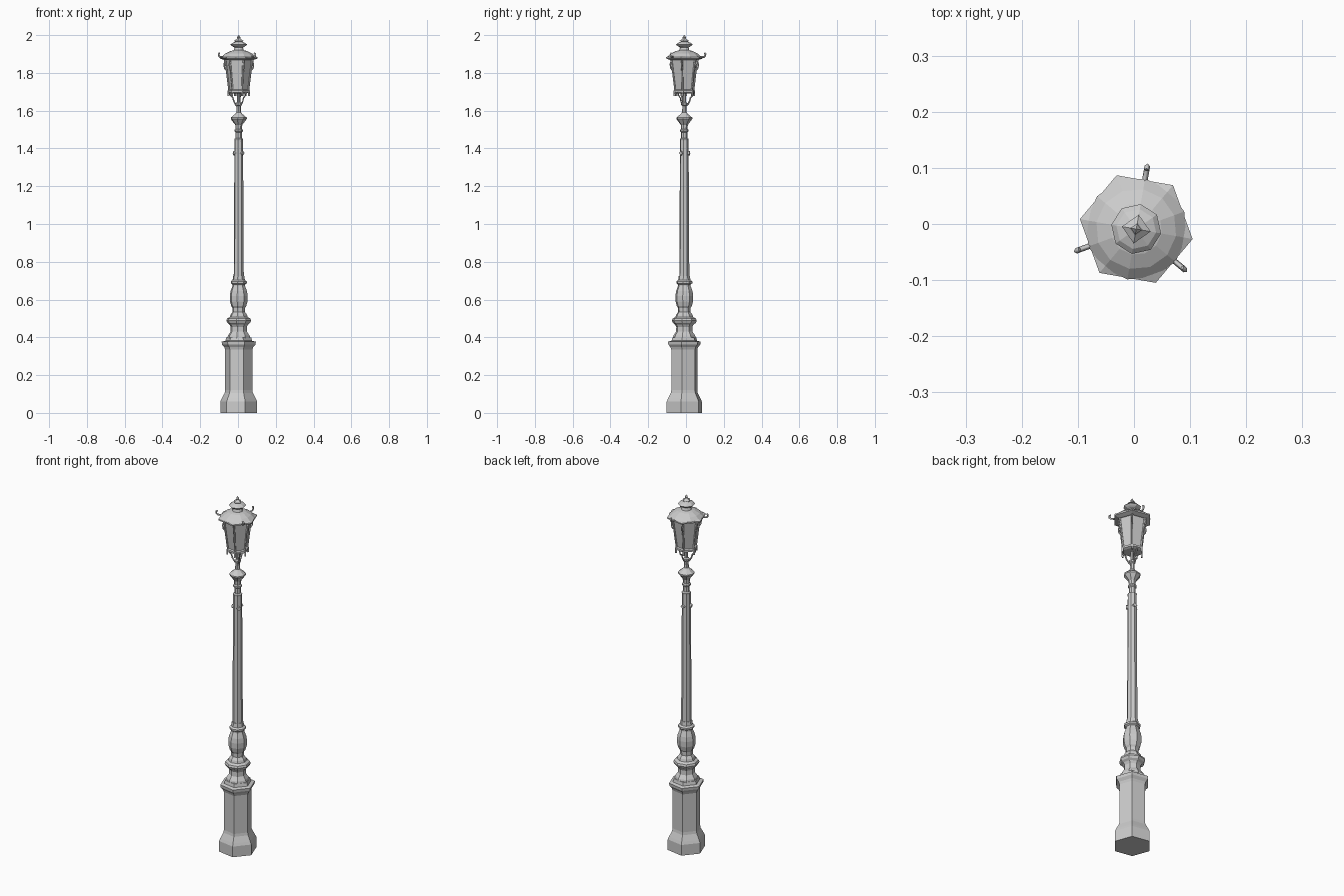
import bpy, bmesh, math
from mathutils import Vector

CX, CY = 0.004, -0.009          # post axis
ROT = math.radians(-10)         # hexagon twist


def pt(r, a, z):
    return Vector((CX + r * math.cos(a), CY + r * math.sin(a), z))


def lathe(name, prof, n, rot=ROT):
    """Closed n-sided turned part from (radius, z) pairs, bottom to top."""
    bm = bmesh.new()
    rings = [[bm.verts.new(pt(r, rot + math.tau * i / n, z)) for i in range(n)]
             for r, z in prof]
    for a, b in zip(rings, rings[1:]):
        for i in range(n):
            j = (i + 1) % n
            bm.faces.new((a[i], a[j], b[j], b[i]))
    bm.faces.new(rings[0][::-1])
    bm.faces.new(rings[-1])
    me = bpy.data.meshes.new(name)
    bm.to_mesh(me)
    bm.free()
    ob = bpy.data.objects.new(name, me)
    bpy.context.collection.objects.link(ob)
    return ob


def rods(name, path, angles, thick):
    """Square rods following an (radius, z) path, repeated round the axis."""
    cu = bpy.data.curves.new(name, 'CURVE')
    cu.dimensions = '3D'
    cu.bevel_depth = thick
    cu.bevel_resolution = 0
    cu.use_fill_caps = True
    for a in angles:
        sp = cu.splines.new('POLY')
        sp.points.add(len(path) - 1)
        for p, (r, z) in zip(sp.points, path):
            p.co = (*pt(r, a, z), 1)
    ob = bpy.data.objects.new(name, cu)
    bpy.context.collection.objects.link(ob)


corners = [ROT + math.tau * i / 6 for i in range(6)]
hook_angles = [math.radians(a) for a in (80, 200, 320)]

# Hexagonal pedestal with plinth and cornice
lathe("pedestal", [(.099, 0), (.099, .06), (.092, .075), (.076, .105), (.073, .12),
                   (.073, .335), (.078, .348), (.09, .362), (.092, .377),
                   (.072, .382), (.067, .40)], 6)

# Turned collar and vase at the foot of the column
lathe("collar", [(.062, .395), (.058, .41), (.044, .43), (.043, .455), (.05, .468),
                 (.061, .476), (.067, .488), (.063, .499), (.048, .507),
                 (.044, .52), (.033, .535), (.034, .56)], 8)
lathe("vase", [(.033, .555), (.04, .565), (.047, .59), (.048, .62), (.044, .645),
               (.034, .672), (.034, .68), (.043, .686), (.043, .696),
               (.033, .703), (.03, .725)], 8)

# Tapering column, neck ring and bulb
lathe("column", [(.027, .72), (.026, .9), (.023, 1.44), (.024, 1.45), (.017, 1.455)], 8)
lathe("neck", [(.017, 1.45), (.017, 1.485), (.023, 1.49), (.023, 1.498), (.017, 1.503),
               (.019, 1.525), (.027, 1.535), (.043, 1.556), (.043, 1.563),
               (.02, 1.582), (.013, 1.59), (.012, 1.61)], 8)
rods("column_bolts", [(.018, 1.375), (.03, 1.375)], hook_angles, .012)

# Lantern stem and curved supports
lathe("stem", [(.011, 1.60), (.011, 1.625), (.017, 1.63), (.017, 1.64),
               (.009, 1.645), (.009, 1.70)], 8)
rods("lantern_support", [(.012, 1.625), (.02, 1.635), (.028, 1.65), (.033, 1.668),
                         (.046, 1.68), (.05, 1.70)], hook_angles, .004)

# Lantern body, corner frames with feet and scrolls
lathe("lantern_floor", [(.045, 1.692), (.058, 1.697), (.058, 1.708), (.05, 1.712)], 6)
lathe("lantern_glass", [(.048, 1.705), (.07, 1.88)], 6)
rods("lantern_frame", [(.051, 1.705), (.073, 1.88)], corners, .005)
rods("lantern_foot", [(.055, 1.678), (.055, 1.706)], corners, .006)
rods("frame_scroll", [(.067, 1.815), (.076, 1.825), (.079, 1.845), (.074, 1.862),
                      (.08, 1.876)], corners, .004)

# Roof: hexagonal eave, faceted dome, vent cap, finial
lathe("roof_eave", [(.078, 1.868), (.102, 1.876), (.102, 1.883), (.085, 1.89)], 6)
lathe("roof_dome", [(.088, 1.876), (.091, 1.885), (.072, 1.902), (.046, 1.915),
                    (.027, 1.92), (.022, 1.937)], 12)
lathe("vent_cap", [(.022, 1.934), (.036, 1.942), (.045, 1.95), (.036, 1.958),
                   (.016, 1.966)], 8)
lathe("finial", [(.012, 1.962), (.026, 1.97), (.012, 1.978), (.008, 1.984),
                 (.01, 1.988), (.001, 2.0)], 4)

# Three upturned hooks on the roof edge
rods("roof_hook", [(.075, 1.883), (.106, 1.884), (.113, 1.89), (.114, 1.901),
                   (.107, 1.905)], hook_angles, .005)
